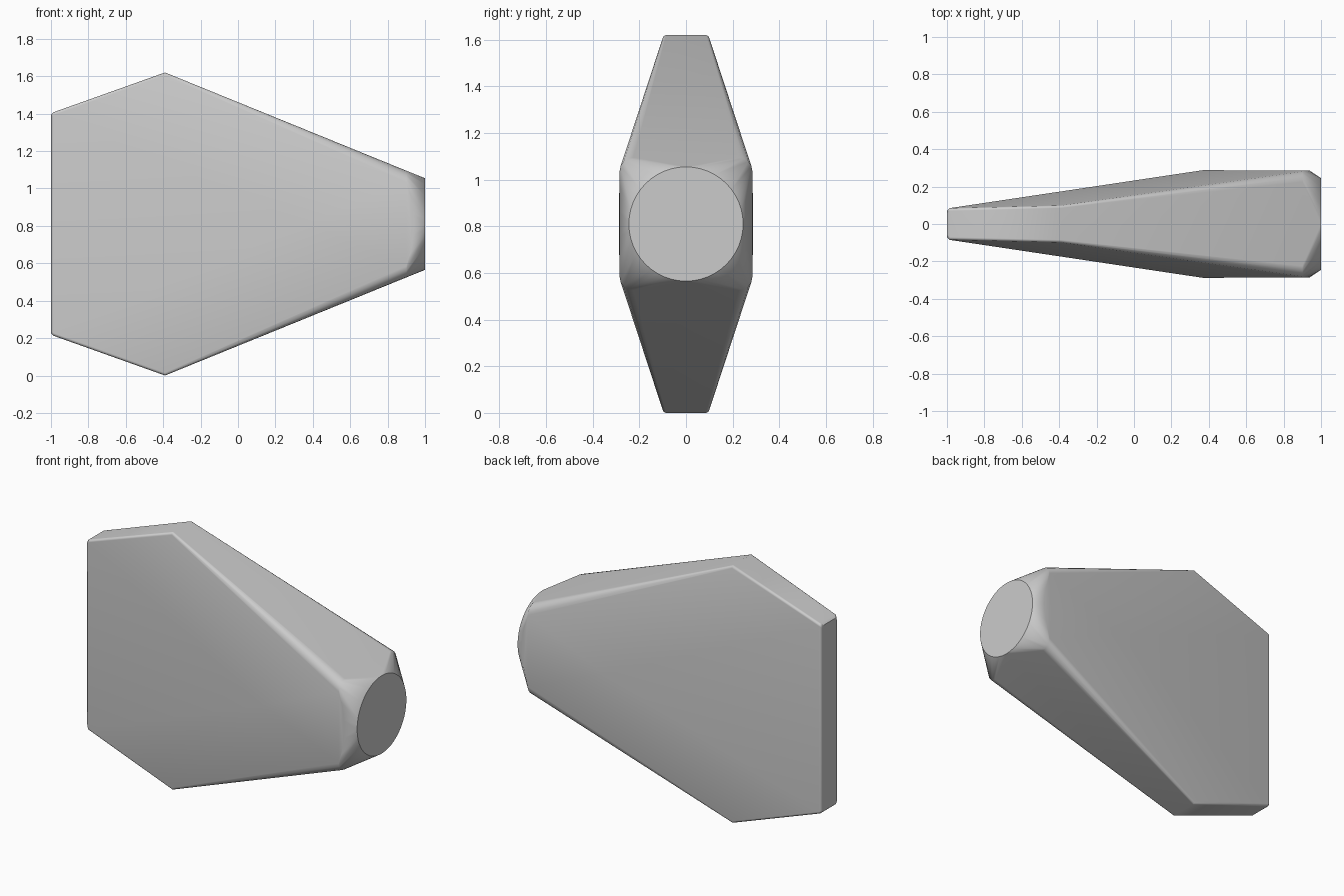
import bpy
import bmesh
from math import sin, cos, pi

if "Cube" in bpy.data.objects:
    bpy.data.objects.remove(bpy.data.objects["Cube"], do_unlink=True)

MID = 0.81  # height of the long axis

mat = bpy.data.materials.new("light grey")
mat.use_nodes = True
GREY = (0.6, 0.6, 0.6, 1)
mat.diffuse_color = GREY
mat.node_tree.nodes["Principled BSDF"].inputs["Base Color"].default_value = GREY


def rounded_section(x, half_y, half_z, r, steps=4):
    """Points of a rounded rectangle across the long axis."""
    pts = []
    for sy in (-1, 1):
        for sz in (-1, 1):
            for i in range(steps + 1):
                a = i / steps * pi / 2
                pts.append((x, sy * (half_y - r + r * cos(a)),
                            MID + sz * (half_z - r + r * sin(a))))
    return pts


# Wedge body: softened tail, shoulder and nose sections
points = []
for section in ((-1, 0.07, 0.585, 0.015), (-0.985, 0.085, 0.598, 0.015),
                (-0.39, 0.1, 0.81, 0.015), (0.9, 0.285, 0.285, 0.06)):
    points += rounded_section(*section)

# Bulge on each flank, and the curved front edge of each nose side
for s in (-1, 1):
    points.append((0.37, s * 0.288, MID))
    for i in range(-3, 4):
        t = i / 4
        x = 0.94 - 0.04 * t * t
        points.append((x, s * 0.285, MID + 0.22 * t))
        points.append((x, 0.22 * t, MID + s * (0.285 - 0.41 * (x - 0.9))))

# Round flat tip
RIM = 48
for i in range(RIM):
    a = 2 * pi * i / RIM
    points.append((1, 0.245 * cos(a), MID + 0.245 * sin(a)))

bm = bmesh.new()
for p in points:
    bm.verts.new(p)
hull = bmesh.ops.convex_hull(bm, input=bm.verts[:])
loose = {v for v in hull["geom_interior"] + hull["geom_unused"]
         if isinstance(v, bmesh.types.BMVert)}
bmesh.ops.delete(bm, geom=list(loose), context='VERTS')
bmesh.ops.dissolve_limit(bm, angle_limit=0.01, verts=bm.verts[:], edges=bm.edges[:])
bmesh.ops.recalc_face_normals(bm, faces=bm.faces[:])

mesh = bpy.data.meshes.new("wedge_body")
bm.to_mesh(mesh)
bm.free()
body = bpy.data.objects.new("wedge_body", mesh)
bpy.context.collection.objects.link(body)
mesh.materials.append(mat)

# Smooth softened edges, crisp tip rim
bpy.ops.object.select_all(action='DESELECT')
body.select_set(True)
bpy.context.view_layer.objects.active = body
bpy.ops.object.shade_smooth_by_angle(angle=0.72)
for edge in mesh.edges:
    if all(mesh.vertices[v].co.x > 0.999 for v in edge.vertices):
        edge.use_edge_sharp = True
weighted = body.modifiers.new("weighted_normals", 'WEIGHTED_NORMAL')
weighted.keep_sharp = True
